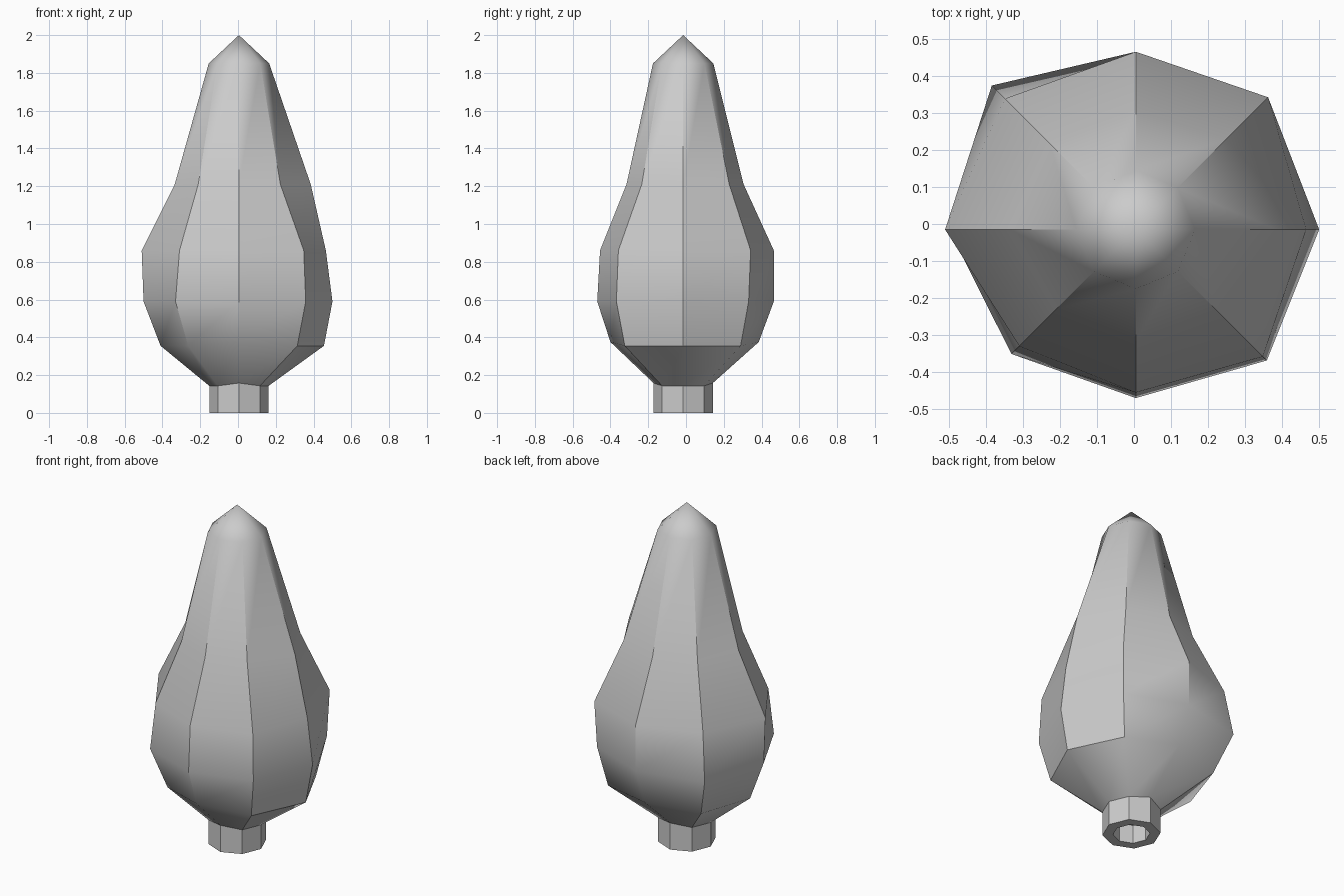
import bpy, bmesh, math

if "Cube" in bpy.data.objects:
    bpy.data.objects.remove(bpy.data.objects["Cube"])

CX, CY, N = 0.005, -0.015, 8


def ring(bm, z, radii, lift=0.0):
    """Eight-sided loop; lift raises its front and back corners."""
    if not isinstance(radii, (list, tuple)):
        radii = [radii] * N
    verts = []
    for k, r in enumerate(radii):
        a = k * math.tau / N
        dz = lift if k in (2, 6) else 0.0
        verts.append(bm.verts.new((CX + r * math.cos(a), CY + r * math.sin(a), z + dz)))
    return verts


def bridge(bm, a, b):
    for k in range(N):
        j = (k + 1) % N
        bm.faces.new((a[k], a[j], b[j], b[k]))


bm = bmesh.new()
# socket floor, socket wall, rim, neck, then the uneven hand-shaped bulb
loops = [
    ring(bm, 0.11, 0.10),
    ring(bm, 0.0, 0.10),
    ring(bm, 0.0, 0.157),
    ring(bm, 0.143, 0.157, 0.015),
    ring(bm, 0.355, [.45, .43, .40, .44, .415, .38, .385, .437], 0.02),
    ring(bm, 0.59, [.495, .49, .48, .55, .505, .475, .455, .50]),
    ring(bm, 0.86, [.46, .505, .48, .50, .515, .445, .44, .485]),
    ring(bm, 1.21, [.38, .345, .32, .33, .34, .305, .30, .31]),
    ring(bm, 1.85, .16),
]
for a, b in zip(loops, loops[1:]):
    bridge(bm, a, b)
bm.faces.new(loops[0])

# pointed cap
tip = bm.verts.new((CX, CY, 2.0))
top = loops[-1]
for k in range(N):
    bm.faces.new((top[k], top[(k + 1) % N], tip))

bmesh.ops.recalc_face_normals(bm, faces=bm.faces)
mesh = bpy.data.meshes.new("bulb")
bm.to_mesh(mesh)
bm.free()
bulb = bpy.data.objects.new("bulb", mesh)
bpy.context.collection.objects.link(bulb)

# soft vertical flow with crisp facet edges
bpy.context.view_layer.objects.active = bulb
bulb.select_set(True)
bpy.ops.object.shade_smooth_by_angle(angle=math.radians(33))
